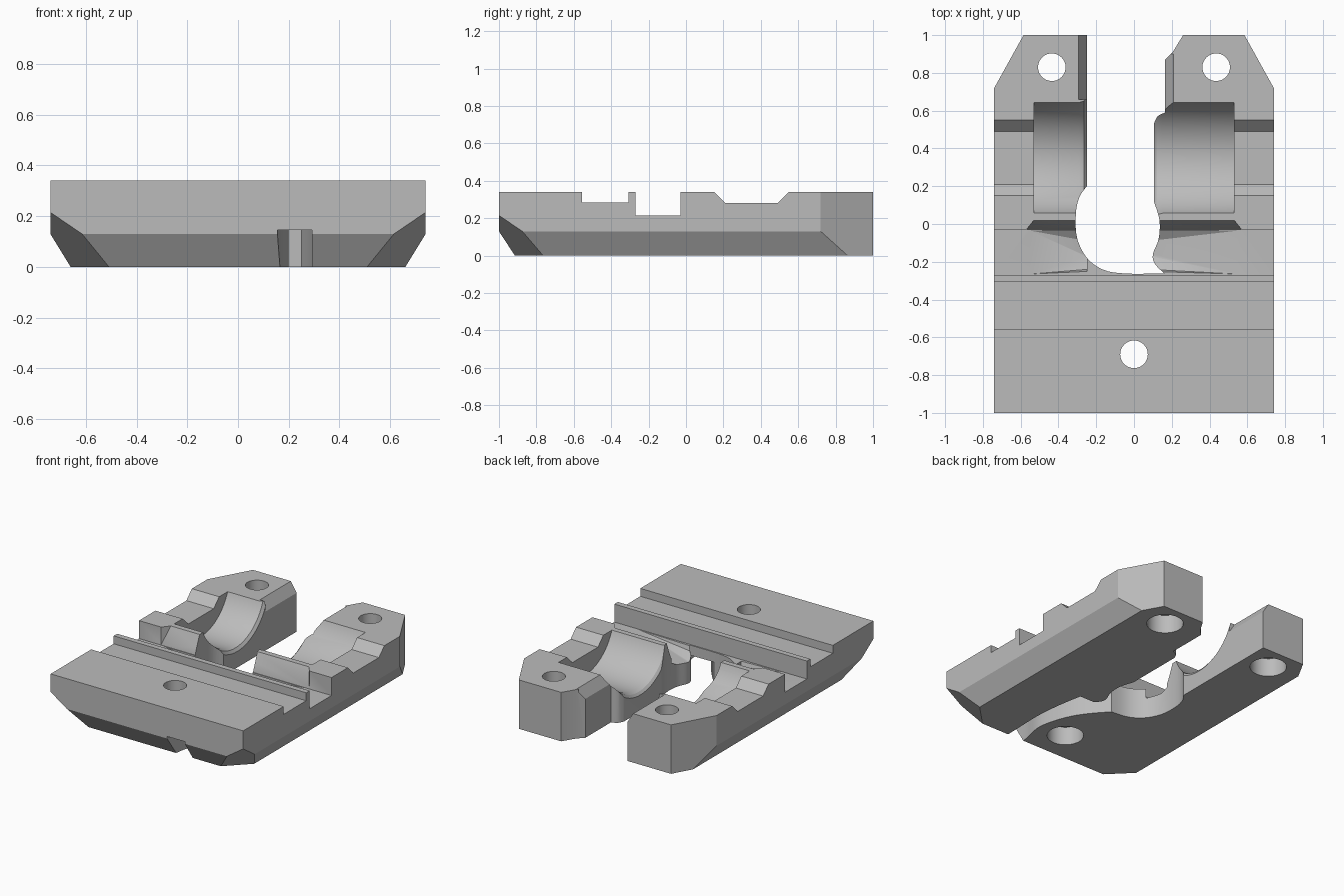
import bpy, bmesh, math
from mathutils import Vector

if "Cube" in bpy.data.objects:
    bpy.data.objects.remove(bpy.data.objects["Cube"])

grey = bpy.data.materials.new("light_grey")
grey.diffuse_color = (0.5, 0.5, 0.5, 1)
grey.use_nodes = True
grey.node_tree.nodes["Principled BSDF"].inputs["Base Color"].default_value = grey.diffuse_color


def to_object(name, bm):
    bmesh.ops.recalc_face_normals(bm, faces=bm.faces[:])
    mesh = bpy.data.meshes.new(name)
    bm.to_mesh(mesh)
    bm.free()
    mesh.materials.append(grey)
    ob = bpy.data.objects.new(name, mesh)
    bpy.context.collection.objects.link(ob)
    return ob


def prism(points, axis, lo, hi):
    """Extrude a 2D outline along x or z."""
    bm = bmesh.new()
    place = (lambda p: (lo, p[0], p[1])) if axis == "x" else (lambda p: (p[0], p[1], lo))
    face = bm.faces.new([bm.verts.new(place(p)) for p in points])
    ext = bmesh.ops.extrude_face_region(bm, geom=[face])
    move = Vector((hi - lo, 0, 0)) if axis == "x" else Vector((0, 0, hi - lo))
    bmesh.ops.translate(bm, vec=move,
                        verts=[g for g in ext["geom"] if isinstance(g, bmesh.types.BMVert)])
    return bm


def hull(points):
    bm = bmesh.new()
    for p in points:
        bm.verts.new(p)
    res = bmesh.ops.convex_hull(bm, input=bm.verts[:])
    junk = {g for g in res["geom_interior"] + res["geom_unused"] if isinstance(g, bmesh.types.BMVert)}
    bmesh.ops.delete(bm, geom=list(junk), context="VERTS")
    return bm


def cylinder(x, y, r, lo, hi):
    n = 40
    return prism([(x + r * math.cos(i * math.tau / n), y + r * math.sin(i * math.tau / n))
                  for i in range(n)], "z", lo, hi)


def lathe_x(profile, y, z, n=72):
    """Revolve (x, radius) pairs about a line parallel to x."""
    bm = bmesh.new()
    rings = [[bm.verts.new((x, y + r * math.cos(i * math.tau / n), z + r * math.sin(i * math.tau / n)))
              for i in range(n)] for x, r in profile]
    for a, b in zip(rings, rings[1:]):
        for i in range(n):
            bm.faces.new((a[i], a[(i + 1) % n], b[(i + 1) % n], b[i]))
    bm.faces.new(rings[0])
    bm.faces.new(rings[-1])
    return bm


def smooth_path(pts, steps=4):
    """Catmull-Rom curve through an open list of points."""
    out = []
    for i in range(len(pts) - 1):
        p0, p1, p2, p3 = (Vector(pts[max(0, min(len(pts) - 1, i + k))]) for k in (-1, 0, 1, 2))
        for s in range(steps):
            t = s / steps
            out.append(tuple(0.5 * (2 * p1 + (p2 - p0) * t + (2 * p0 - 5 * p1 + 4 * p2 - p3) * t * t
                                    + (3 * p1 - p0 - 3 * p2 + p3) * t ** 3)))
    return out + [pts[-1]]


# Block: side profile with step, rim, trough and shallow valley
bm = prism([(-1, 0), (1, 0), (1, .34), (.55, .34), (.49, .28), (.21, .28), (.15, .34), (-.03, .34),
            (-.03, .215), (-.27, .215), (-.27, .34), (-.308, .34), (-.308, .285), (-.555, .285),
            (-.555, .34), (-1, .34)], "x", -.74, .74)

# Bevelled lower edges, front corners and clipped back corners
planes = [((0, -1, .13), (0, -.13, -.085))]
for s in (-1, 1):
    planes += [((s * .74, 0, .13), (s * .13, 0, -.08)),
               ((s * .74, -1, .215), (s * .68, -.68, -1)),
               ((s * .74, .72, 0), (s * .28, .155, 0))]
for co, no in planes:
    bmesh.ops.bisect_plane(bm, geom=bm.verts[:] + bm.edges[:] + bm.faces[:], dist=1e-5,
                           plane_co=co, plane_no=no, clear_outer=True)
    bmesh.ops.holes_fill(bm, edges=[e for e in bm.edges if e.is_boundary], sides=0)
block = to_object("mounting_block", bm)

cutters = []

# Central slot, open at the back
left = smooth_path([(-.25, .2), (-.29, .14), (-.308, .05), (-.3, -.08), (-.24, -.19), (-.14, -.25),
                    (0, -.264)])
right = smooth_path([(.16, -.262), (.11, -.21), (.1, -.16), (.13, -.08), (.135, .02), (.105, .12)])
step = smooth_path([(.105, .53), (.125, .57), (.165, .59)])
cutters.append(prism([(-.25, 1.1)] + left + right + step +
                     [(.165, .87), (.205, .91), (.26, 1), (.26, 1.1)], "z", -.1, .5))

# Curved channel under the front
inner = smooth_path([(.15, -1.05), (.17, -.88), (.2, -.69), (.12, -.45), (-.05, -.24)])
outer = smooth_path([(.25, -.24), (.28, -.4), (.3, -.6), (.295, -.85), (.29, -1.05)])
cutters.append(prism(inner + outer, "z", -.1, .145))

# Round cradle, flared where it meets the slot
cutters.append(lathe_x([(-.53, .315), (-.29, .315), (-.265, .323), (-.245, .35), (.095, .35),
                        (.12, .323), (.15, .315), (.53, .315)], .35, .455))

# Sloped scoops in the trough and bevelled ridge beside it
for s, end in ((-1, .25), (1, .08)):
    cutters.append(hull([(s * .55, y, z) for y in (-.265, -.035) for z in (.215, .25)] +
                        [(s * end, y, z) for y, z in ((-.262, .25), (-.24, .18), (-.17, .145),
                                                     (-.09, .145), (-.035, .18), (-.035, .25))]))
    cutters.append(hull([(s * x, y, z) for x, w in ((.57, 0), (.53, .05), (.05, .05))
                         for y, z in ((-.031, .215), (-.031, .4), (-.03 + w, .342), (-.03 + w, .4))]))

# Bevels along the inner top edges of the rear arms
for x, s in ((-.25, -1), (.165, 1)):
    y0, y1 = (.66, 1.1) if s < 0 else (.6, .9)
    cutters.append(hull([(x + s * a, y, z) for y in (y0, y1)
                         for a, z in ((-.02, .25), (0, .27), (.047, .345), (-.02, .345))]))

# Screw holes with wide recesses underneath
for x, y in ((-.435, .83), (.435, .83), (0, -.69)):
    cutters.append(cylinder(x, y, .073, -.1, .5))
    cutters.append(cylinder(x, y, .118, -.1, .13))

bpy.context.view_layer.objects.active = block
block.select_set(True)
for i, c in enumerate(cutters):
    tool = to_object("cutter_%d" % i, c)
    tool.hide_render = True
    mod = block.modifiers.new("cut", "BOOLEAN")
    mod.operation, mod.solver, mod.object = "DIFFERENCE", "EXACT", tool
    bpy.ops.object.modifier_apply(modifier=mod.name)
    bpy.data.objects.remove(tool)

bpy.ops.object.shade_smooth_by_angle(angle=math.radians(28))
